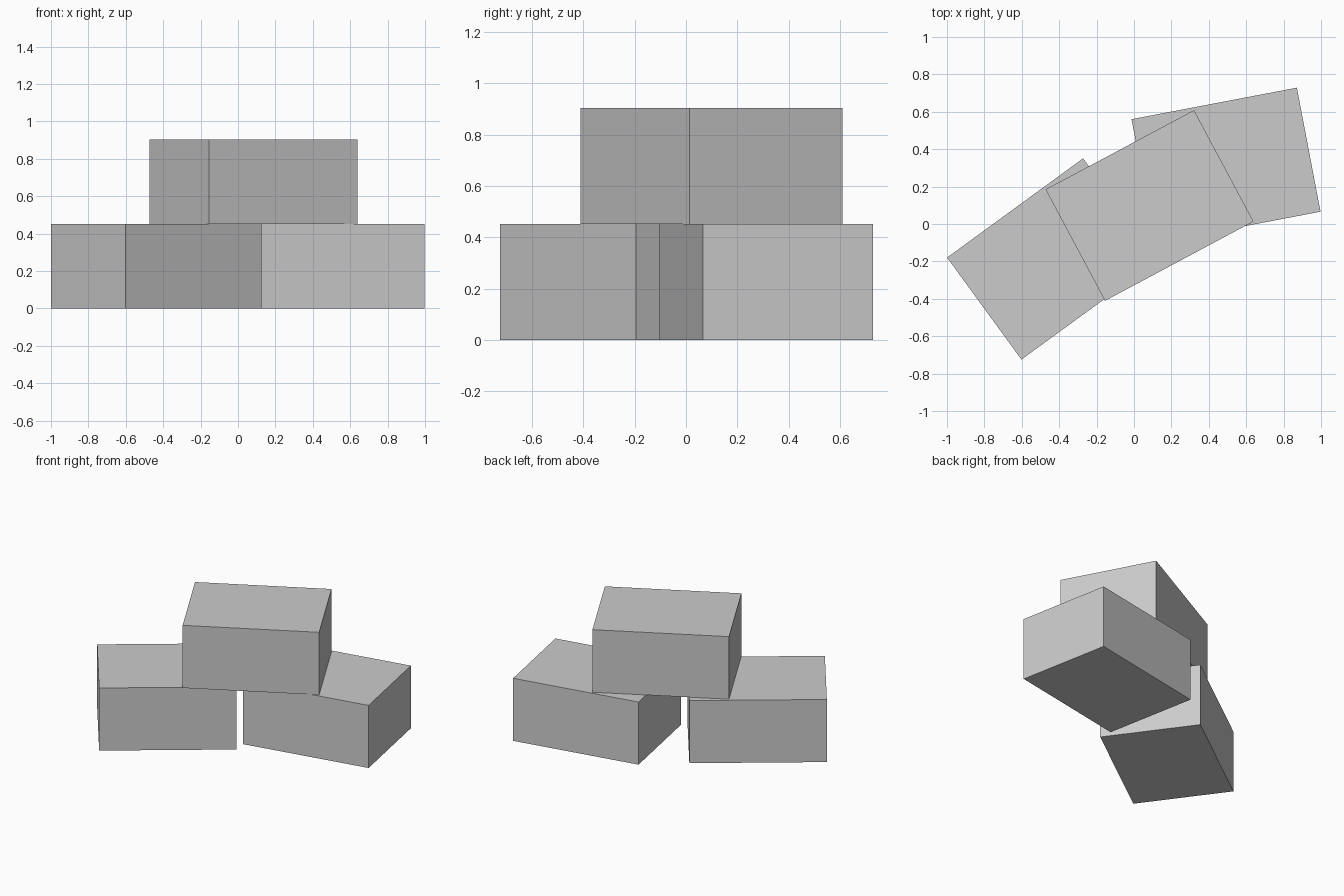
import bpy
from math import radians

if "Cube" in bpy.data.objects:
    bpy.data.objects.remove(bpy.data.objects["Cube"])

# All three blocks share one size
LENGTH, WIDTH, HEIGHT = 0.90, 0.675, 0.452


def block(name, x, y, level, angle):
    bpy.ops.mesh.primitive_cube_add(
        size=1,
        location=(x, y, (level + 0.5) * HEIGHT),
        rotation=(0, 0, radians(angle)),
    )
    obj = bpy.context.object
    obj.name = name
    obj.scale = (LENGTH, WIDTH, HEIGHT)


# Two blocks on the ground, one bridging them
block("lower_left_block", -0.437, -0.187, 0, 36.1)
block("lower_right_block", 0.492, 0.313, 0, 10.8)
block("upper_block", 0.083, 0.099, 1, 28.1)
